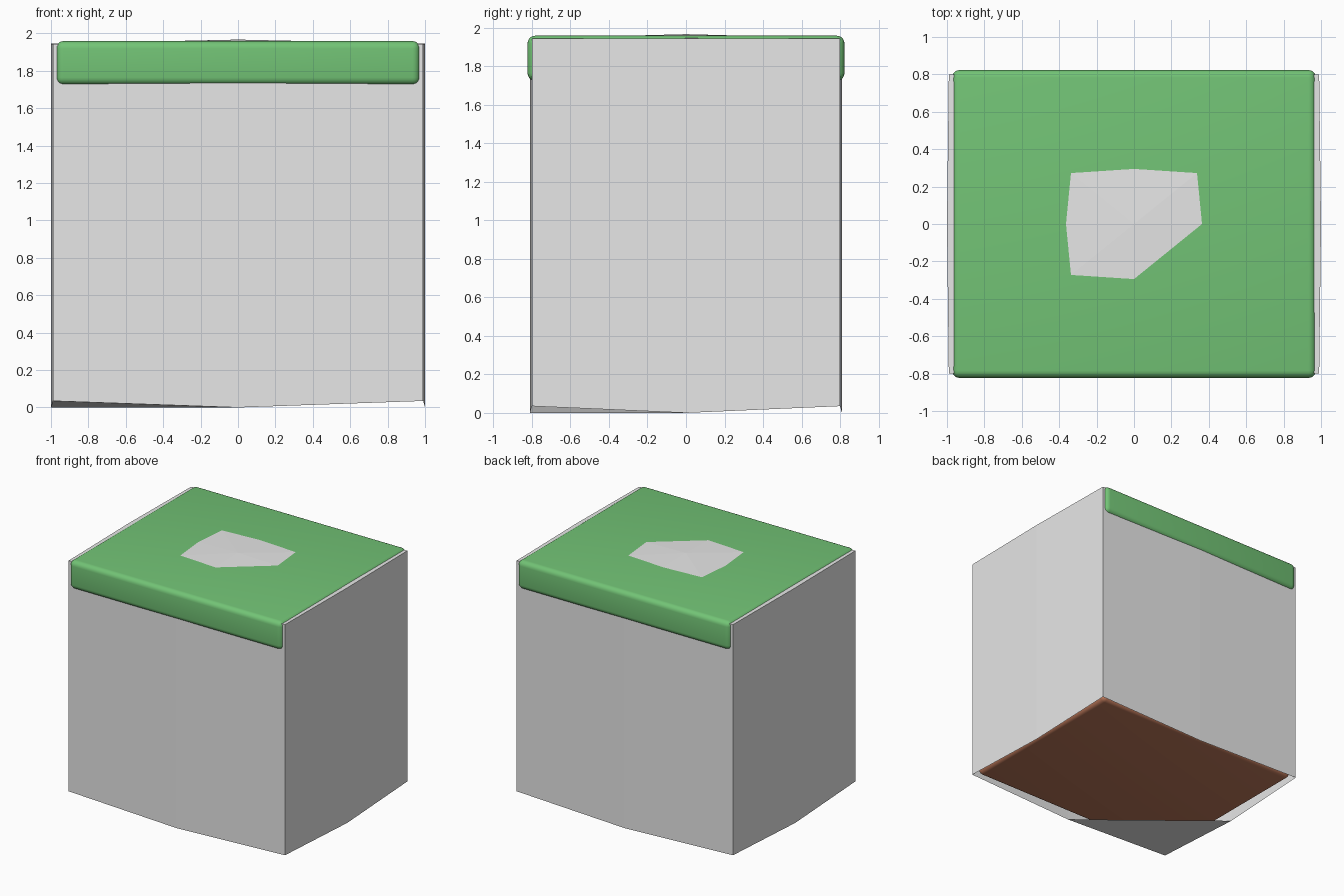
import bpy, bmesh

if "Cube" in bpy.data.objects:
    bpy.data.objects.remove(bpy.data.objects["Cube"])


def material(name, rgb):
    m = bpy.data.materials.new(name)
    m.diffuse_color = (*rgb, 1.0)
    m.use_nodes = True
    m.node_tree.nodes["Principled BSDF"].inputs["Base Color"].default_value = m.diffuse_color
    return m


grey = material("light grey", (0.8, 0.8, 0.8))
green = material("grass green", (0.17, 0.55, 0.18))
brown = material("earth brown", (0.50, 0.185, 0.10))


def finish(bm, name, mat):
    mesh = bpy.data.meshes.new(name)
    bm.to_mesh(mesh)
    bm.free()
    mesh.materials.append(mat)
    ob = bpy.data.objects.new(name, mesh)
    bpy.context.collection.objects.link(ob)
    return ob


def rounded_block(name, hx, hy, z0, z1, radius, mat):
    bm = bmesh.new()
    bmesh.ops.create_cube(bm, size=1.0)
    for v in bm.verts:
        v.co = (v.co.x * 2 * hx, v.co.y * 2 * hy, z0 + (v.co.z + 0.5) * (z1 - z0))
    bmesh.ops.bevel(bm, geom=bm.edges[:], offset=radius, segments=5,
                    profile=0.5, affect='EDGES')
    for f in bm.faces:
        f.smooth = True
    return finish(bm, name, mat)


# Grey shell: eight-sided wall that swells slightly at each mid side
rim = [(-0.99, -0.80), (0, -0.81), (0.99, -0.80), (1, 0),
       (0.99, 0.80), (0, 0.81), (-0.99, 0.80), (-1, 0)]
bm = bmesh.new()
low, high = [], []
for i, (x, y) in enumerate(rim):
    corner = i % 2 == 0
    low.append(bm.verts.new((x, y, 0.035 if corner else 0.0)))
    high.append(bm.verts.new((x, y, 1.9435 if corner else 1.945)))
for i in range(8):
    j = (i + 1) % 8
    bm.faces.new((low[i], low[j], high[j], high[i]))

# Shallow domed lid; the front right corner is split on the diagonal
peak = bm.verts.new((0, 0, 1.967))
for i in range(8):
    if i not in (1, 2):
        bm.faces.new((high[i], high[(i + 1) % 8], peak))
bm.faces.new((high[1], high[3], peak))
bm.faces.new((high[1], high[2], high[3]))

# Single flap under the front left corner, the rest of the base is open
bm.faces.new((low[0], low[1], low[7]))
finish(bm, "shell", grey)

# Green cap and brown core
rounded_block("grass_cap", 0.973, 0.823, 1.725, 1.959, 0.04, green)
rounded_block("earth_core", 0.96, 0.775, 0.036, 1.70, 0.04, brown)
